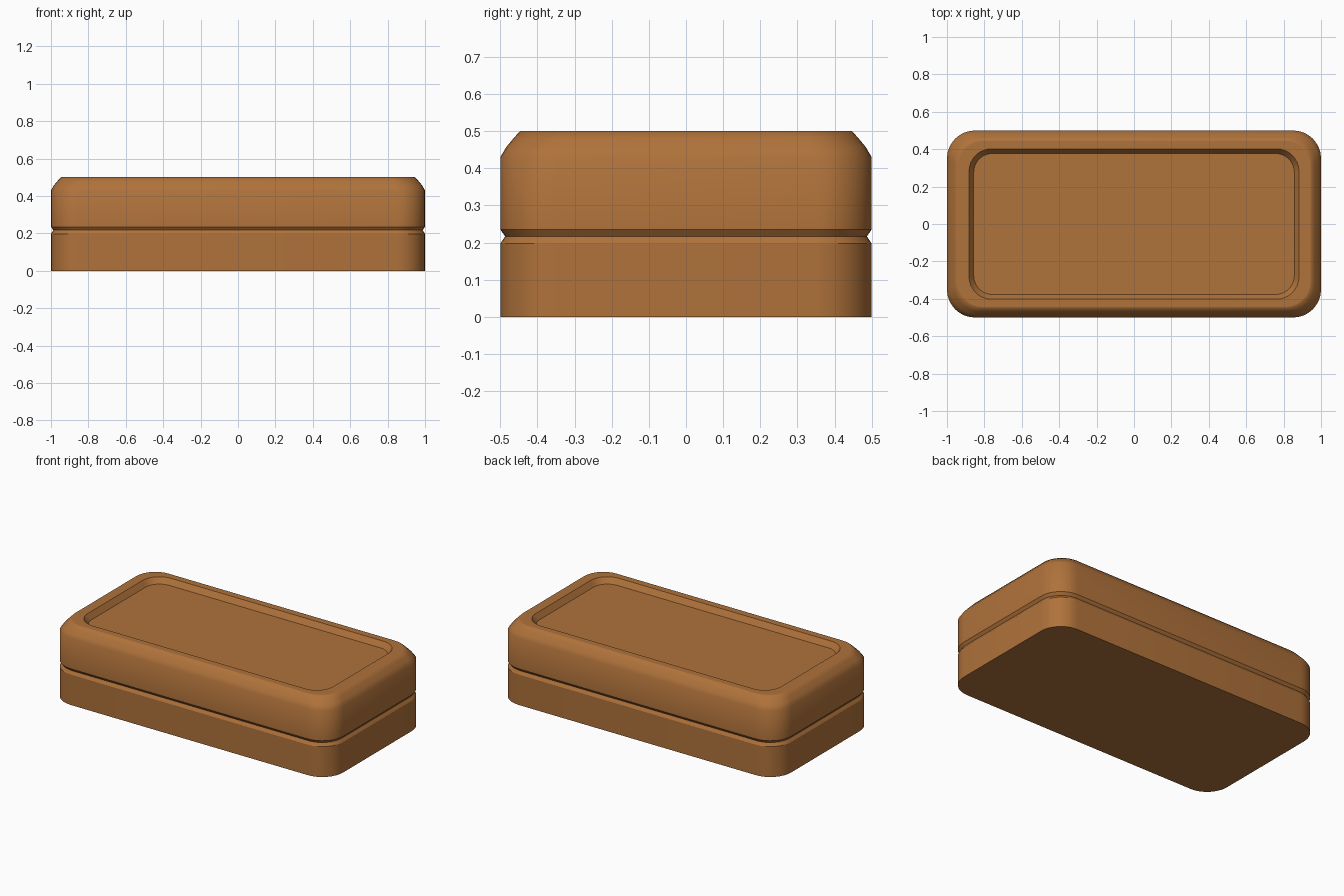
import bpy, bmesh, math

if "Cube" in bpy.data.objects:
    bpy.data.objects.remove(bpy.data.objects["Cube"])

SEG = 8  # segments per rounded corner

brown = bpy.data.materials.new("warm brown")
brown.diffuse_color = (0.43, 0.168, 0.043, 1)
brown.use_nodes = True
brown.node_tree.nodes["Principled BSDF"].inputs["Base Color"].default_value = brown.diffuse_color


def ring(bm, hx, hy, r, z):
    """Rounded rectangle of vertices at height z."""
    verts = []
    for k, (sx, sy) in enumerate([(1, 1), (-1, 1), (-1, -1), (1, -1)]):
        for i in range(SEG + 1):
            a = math.pi / 2 * (k + i / SEG)
            verts.append(bm.verts.new((sx * (hx - r) + r * math.cos(a),
                                       sy * (hy - r) + r * math.sin(a), z)))
    return verts


# profile of the box: inset from the outer wall, height, corner radius, sharp edge
profile = [
    (0.0, 0.0, 0.15, True),        # bottom rim
    (0.0, 0.197, 0.15, True),      # groove lower lip
    (0.013, 0.217, 0.14, True),    # groove bottom
    (0.0, 0.235, 0.15, True),      # groove upper lip
    (0.0, 0.43, 0.15, False),      # rounded shoulder
    (0.016, 0.457, 0.145, False),
    (0.035, 0.48, 0.14, False),
    (0.053, 0.5, 0.135, False),
    (0.058, 0.5, 0.135, False),    # flat border
    (0.110, 0.5, 0.12, False),
    (0.118, 0.5, 0.12, True),      # recess rim
    (0.143, 0.465, 0.10, True),    # recess floor
]

bm = bmesh.new()
rings = [ring(bm, 1 - d, 0.5 - d + (0.02 if d > 0.1 else 0), r, z)
         for d, z, r, s in profile]
n = len(rings[0])
for a, b in zip(rings, rings[1:]):
    for i in range(n):
        j = (i + 1) % n
        bm.faces.new((a[i], a[j], b[j], b[i]))
bm.faces.new(list(reversed(rings[0])))
bm.faces.new(rings[-1])
for f in bm.faces:
    f.smooth = True
for verts, p in zip(rings, profile):
    if p[3]:
        for i in range(n):
            bm.edges.get((verts[i], verts[(i + 1) % n])).smooth = False
bmesh.ops.recalc_face_normals(bm, faces=bm.faces)

# the whole closed box
mesh = bpy.data.meshes.new("lidded_box")
bm.to_mesh(mesh)
bm.free()
mesh.materials.append(brown)
box = bpy.data.objects.new("lidded_box", mesh)
bpy.context.collection.objects.link(box)
